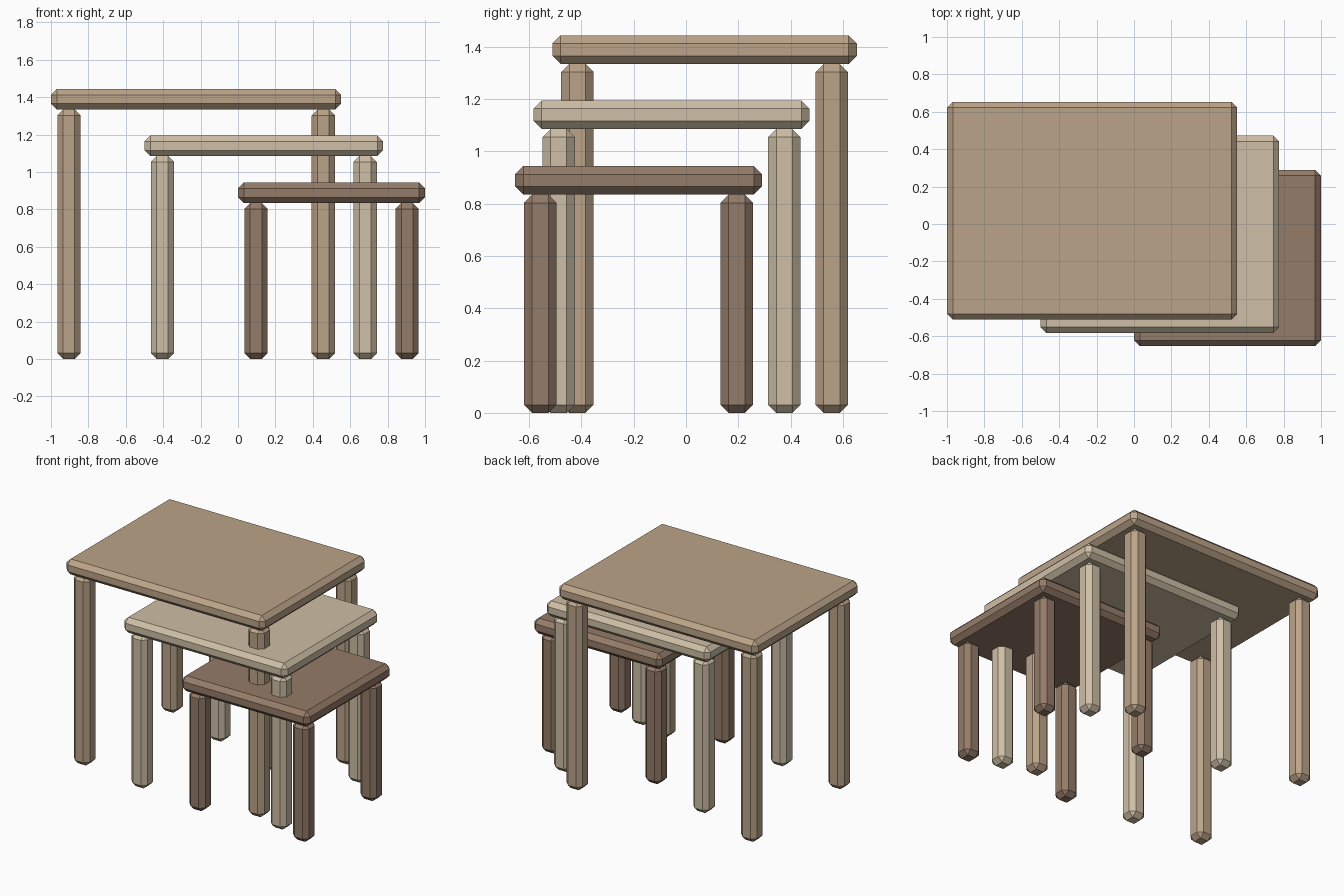
import bpy, bmesh

if "Cube" in bpy.data.objects:
    bpy.data.objects.remove(bpy.data.objects["Cube"])

CHAMFER = 0.031
LEG = 0.124      # leg thickness
INSET = 0.034    # leg distance from the tabletop edge
THICK = 0.109    # tabletop thickness


def chamfered_box(name, lo, hi, mat):
    bm = bmesh.new()
    bmesh.ops.create_cube(bm, size=1)
    for v in bm.verts:
        v.co = [(a + b) / 2 + c * (b - a) for a, b, c in zip(lo, hi, v.co)]
    bmesh.ops.bevel(bm, geom=bm.edges[:], offset=CHAMFER, offset_type='OFFSET',
                    segments=1, affect='EDGES')
    mesh = bpy.data.meshes.new(name)
    bm.to_mesh(mesh)
    bm.free()
    mesh.materials.append(mat)
    obj = bpy.data.objects.new(name, mesh)
    bpy.context.collection.objects.link(obj)
    return obj


def table(name, x0, x1, y0, y1, top, color):
    mat = bpy.data.materials.new(name + "_wood")
    mat.diffuse_color = (*color, 1)
    mat.use_nodes = True
    mat.node_tree.nodes["Principled BSDF"].inputs["Base Color"].default_value = mat.diffuse_color
    under = top - THICK
    # tabletop
    chamfered_box(name + "_tabletop", (x0, y0, under), (x1, y1, top), mat)
    # four legs
    for side, x in (("left", x0 + INSET), ("right", x1 - INSET - LEG)):
        for end, y in (("front", y0 + INSET), ("back", y1 - INSET - LEG)):
            chamfered_box(f"{name}_{end}_{side}_leg", (x, y, 0),
                          (x + LEG, y + LEG, under), mat)


# nest of three tables
table("large", -1.0, 0.552, -0.511, 0.653, 1.443, (0.50, 0.37, 0.25))
table("medium", -0.5, 0.776, -0.583, 0.472, 1.194, (0.62, 0.52, 0.38))
table("small", 0.0, 1.0, -0.653, 0.29, 0.943, (0.30, 0.20, 0.14))
